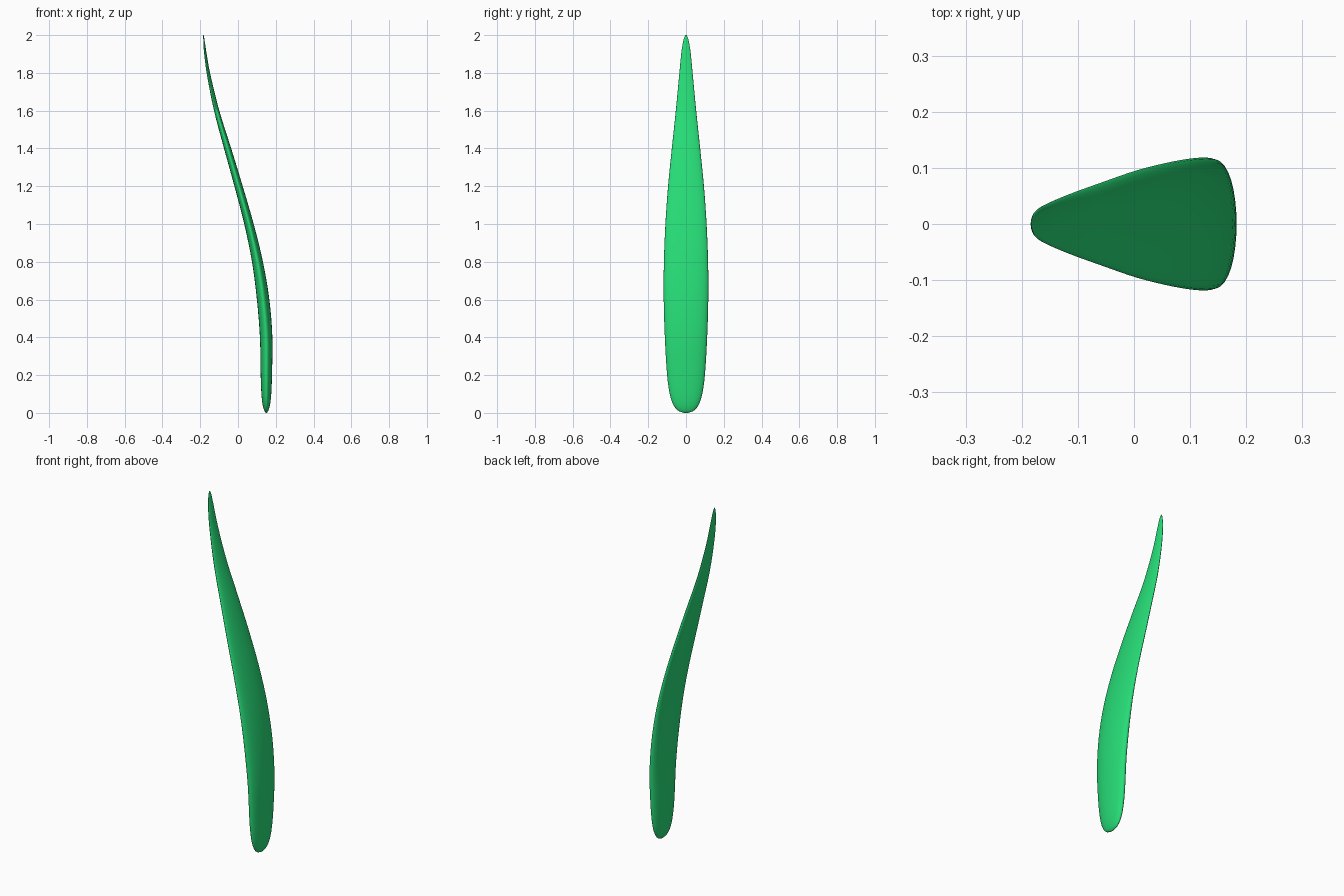
import bpy, bmesh, math
from mathutils import Vector

cube = bpy.data.objects.get("Cube")
if cube:
    bpy.data.objects.remove(cube)

# Leaf green material
green = bpy.data.materials.new("leaf green")
green.use_nodes = True
colour = (0.02, 0.72, 0.185, 1)
green.diffuse_color = colour
green.node_tree.nodes["Principled BSDF"].inputs["Base Color"].default_value = colour

# Stations along the blade: height, centre x, half thickness, half width
STATIONS = [
    (0.0, 0.15, 0.003, 0.012),
    (0.012, 0.15, 0.011, 0.042),
    (0.045, 0.15, 0.02, 0.068),
    (0.1, 0.15, 0.026, 0.086),
    (0.2, 0.15, 0.03, 0.1),
    (0.4, 0.149, 0.033, 0.112),
    (0.6, 0.133, 0.033, 0.118),
    (0.8, 0.103, 0.029, 0.117),
    (1.0, 0.058, 0.025, 0.109),
    (1.2, 0.003, 0.022, 0.095),
    (1.4, -0.055, 0.019, 0.075),
    (1.6, -0.113, 0.014, 0.054),
    (1.8, -0.157, 0.009, 0.035),
    (1.92, -0.175, 0.006, 0.023),
    (1.98, -0.181, 0.003, 0.012),
    (2.0, -0.183, 0.001, 0.004),
]
SIDES, STEPS = 32, 4


def smooth_path(points, steps):
    """Pass a rounded curve through the stations."""
    pts = [Vector(p) for p in points]
    last = len(pts) - 1
    result = []
    for i in range(last):
        a, b, c, d = pts[max(i - 1, 0)], pts[i], pts[i + 1], pts[min(i + 2, last)]
        # Tangents follow the uneven height spacing
        span = c.x - b.x
        m0 = (c - a) * (span / (c.x - a.x))
        m1 = (d - b) * (span / (d.x - b.x))
        for s in range(steps):
            t = s / steps
            result.append(b * (2*t**3 - 3*t**2 + 1) + m0 * (t**3 - 2*t**2 + t)
                          + c * (3*t**2 - 2*t**3) + m1 * (t**3 - t**2))
    return result + [pts[-1]]


# Loft oval rings up the curved spine
bm = bmesh.new()
rings = []
for z, x, thick, wide in smooth_path(STATIONS, STEPS):
    angles = [2 * math.pi * k / SIDES for k in range(SIDES)]
    rings.append([bm.verts.new((x + thick * math.cos(a), wide * math.sin(a), z))
                  for a in angles])
for low, high in zip(rings, rings[1:]):
    for k in range(SIDES):
        n = (k + 1) % SIDES
        bm.faces.new((low[k], low[n], high[n], high[k]))
bm.faces.new(rings[0][::-1])
bm.faces.new(rings[-1])
bmesh.ops.recalc_face_normals(bm, faces=bm.faces)
for face in bm.faces:
    face.smooth = True

mesh = bpy.data.meshes.new("leaf_blade")
bm.to_mesh(mesh)
bm.free()
mesh.materials.append(green)
blade = bpy.data.objects.new("leaf_blade", mesh)
bpy.context.collection.objects.link(blade)
